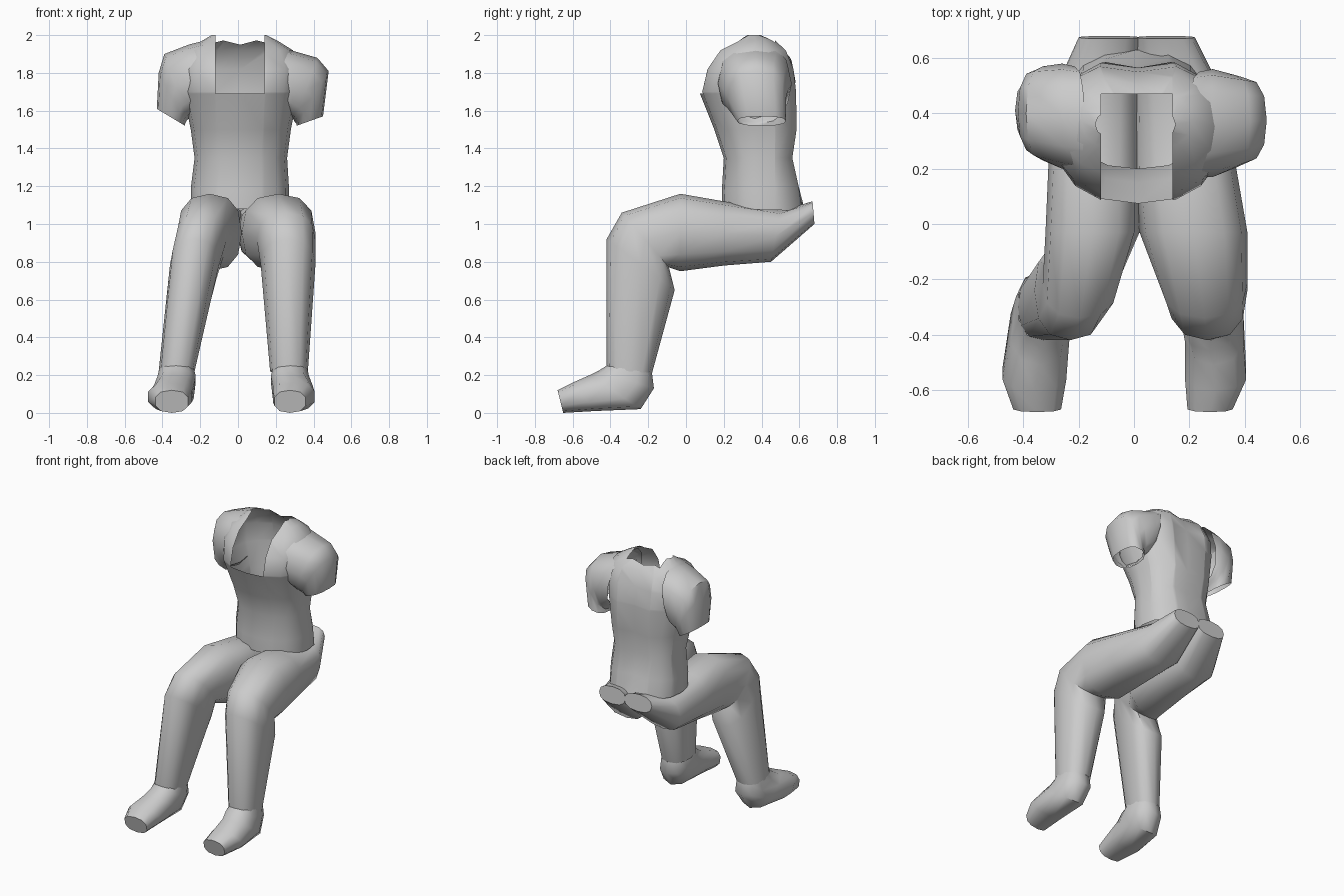
import bpy, bmesh, math

if "Cube" in bpy.data.objects:
    bpy.data.objects.remove(bpy.data.objects["Cube"])


def power(v, e):
    return math.copysign(abs(v) ** e, v)


def loft(name, rings, side="x", n=12, cap=(False, False), e=0.82):
    """Each ring: front/top point, back/bottom point, low and high side limits."""
    bm = bmesh.new()
    loops = []
    for p, q, lo, hi in rings:
        loop = []
        for i in range(n):
            a = 2 * math.pi * i / n
            c, s = power(math.cos(a), e), power(math.sin(a), e)
            u = (p[0] + q[0]) / 2 + (p[0] - q[0]) / 2 * c
            z = (p[1] + q[1]) / 2 + (p[1] - q[1]) / 2 * c
            w = (lo + hi) / 2 + (hi - lo) / 2 * s
            loop.append(bm.verts.new((w, u, z) if side == "x" else (u, w, z)))
        loops.append(loop)
    for a, b in zip(loops, loops[1:]):
        for i in range(n):
            j = (i + 1) % n
            bm.faces.new((a[i], a[j], b[j], b[i]))
    if cap[0]:
        bm.faces.new(loops[0])
    if cap[1]:
        bm.faces.new(loops[-1])
    bmesh.ops.recalc_face_normals(bm, faces=bm.faces[:])
    me = bpy.data.meshes.new(name)
    bm.to_mesh(me)
    bm.free()
    ob = bpy.data.objects.new(name, me)
    bpy.context.collection.objects.link(ob)
    return ob


# Shirt body
shirt = loft("shirt_body", [
    ((.19, 1.08), (.63, 1.07), -.25, .27),
    ((.19, 1.18), (.61, 1.2), -.25, .27),
    ((.20, 1.35), (.575, 1.35), -.23, .26),
    ((.15, 1.5), (.60, 1.5), -.25, .28),
    ((.07, 1.7), (.60, 1.7), -.29, .32),
    ((.10, 1.82), (.585, 1.82), -.30, .33),
    ((.17, 1.92), (.54, 1.92), -.26, .29),
    ((.26, 1.97), (.48, 1.97), -.19, .21),
    ((.30, 2.0), (.42, 2.0), -.14, .15)], n=16, e=0.85)

# Spine groove and scooped neck opening
bm = bmesh.new()
bm.from_mesh(shirt.data)
bm.verts.ensure_lookup_table()
for k in range(1, 8):
    bm.verts[k * 16 + 8].co.y -= .035
for co, no in (((-.12, 0, 0), (1, 0, 0)), ((.14, 0, 0), (1, 0, 0)),
               ((0, 0, 1.69), (0, 0, 1)), ((0, .47, 0), (0, 1, 0))):
    bmesh.ops.bisect_plane(bm, geom=bm.verts[:] + bm.edges[:] + bm.faces[:],
                           plane_co=co, plane_no=no)
gone = []
for f in bm.faces:
    c = f.calc_center_median()
    if -.12 < c.x < .14 and c.z > 1.69 and c.y < .47:
        gone.append(f)
bmesh.ops.delete(bm, geom=gone, context="FACES")
bm.to_mesh(shirt.data)
bm.free()

# Short sleeves
loft("left_sleeve", [
    ((.20, 1.955), (.27, 1.58), .17, .55),
    ((.28, 1.92), (.29, 1.56), .17, .56),
    ((.42, 1.88), (.30, 1.54), .20, .54),
    ((.48, 1.81), (.31, 1.53), .22, .53),
    ((.45, 1.57), (.31, 1.52), .27, .53)], side="y")
loft("right_sleeve", [
    ((-.18, 1.97), (-.25, 1.58), .19, .57),
    ((-.26, 1.95), (-.26, 1.56), .20, .58),
    ((-.39, 1.90), (-.27, 1.55), .23, .57),
    ((-.42, 1.80), (-.28, 1.53), .25, .56),
    ((-.43, 1.61), (-.28, 1.52), .29, .53)], side="y")

# Trouser legs: shared side profile, separate widths
profile = [((.67, 1.12), (.68, 1.0)), ((.50, 1.07), (.45, .80)),
           ((.20, 1.12), (.20, .78)), ((-.03, 1.16), (-.03, .75)),
           ((-.34, 1.06), (-.09, .77)), ((-.42, .92), (-.06, .65)),
           ((-.42, .23), (-.18, .21))]
widths = {
    "left": [(.01, .22), (0, .32), (0, .37), (.02, .41), (.10, .41), (.12, .41), (.17, .37)],
    "right": [(-.20, .02), (-.29, .02), (-.31, .02), (-.32, .02), (-.33, -.06),
              (-.36, -.10), (-.42, -.23)],
}
for s, ws in widths.items():
    loft(s + "_trouser_leg", [(p, q, a, b) for (p, q), (a, b) in zip(profile, ws)],
         cap=(True, False))

# Shoes
shoe = [((-.42, .25), (-.18, .21)), ((-.46, .225), (-.17, .13)),
        ((-.51, .20), (-.24, .02)), ((-.60, .16), (-.48, .01)),
        ((-.68, .12), (-.65, 0))]
shoe_widths = {
    "left": [(.18, .37), (.17, .38), (.18, .40), (.18, .41), (.19, .36)],
    "right": [(-.42, -.23), (-.43, -.22), (-.45, -.23), (-.48, -.24), (-.44, -.26)],
}
for s, ws in shoe_widths.items():
    loft(s + "_shoe", [(p, q, a, b) for (p, q), (a, b) in zip(shoe, ws)],
         n=10, cap=(False, True))

# Smooth shading with sharp creases
for ob in bpy.context.collection.objects:
    ob.select_set(True)
    bpy.context.view_layer.objects.active = ob
bpy.ops.object.shade_smooth_by_angle(angle=math.radians(50))
